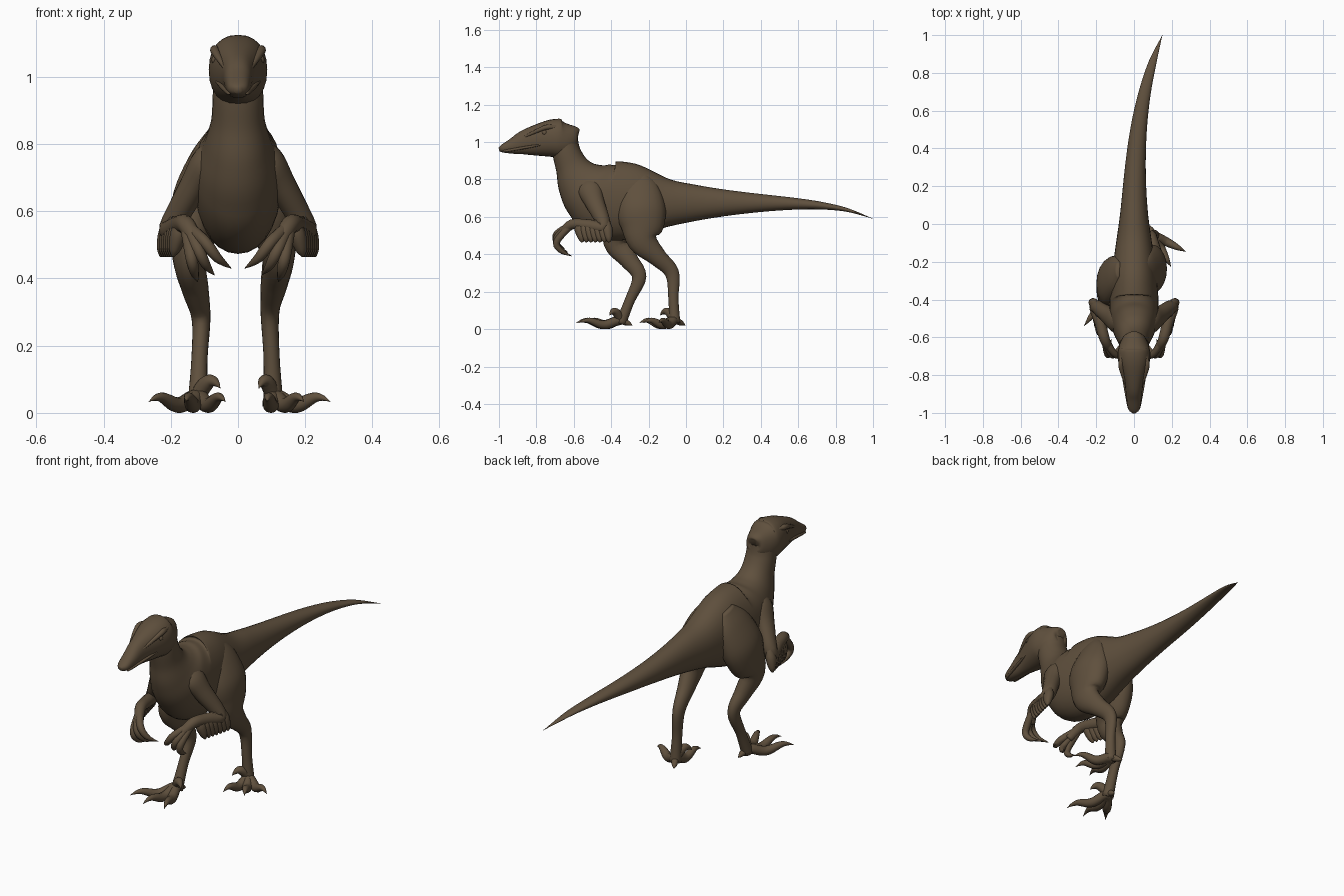
import bpy
import bmesh
from math import cos, sin, pi, copysign
from mathutils import Vector

if "Cube" in bpy.data.objects:
    bpy.data.objects.remove(bpy.data.objects["Cube"], do_unlink=True)

hide = bpy.data.materials.new("brown_hide")
hide.use_nodes = True
HIDE_COLOUR = (0.115, 0.08, 0.047, 1)
hide.diffuse_color = HIDE_COLOUR
shader = hide.node_tree.nodes["Principled BSDF"]
shader.inputs["Base Color"].default_value = HIDE_COLOUR
shader.inputs["Roughness"].default_value = 0.8


def spline(rows, steps):
    """Smooth curve through rows of x, y, z, half width and optional half depth."""
    rows = [rows[0], *rows, rows[-1]]
    curve = []
    for before, start, end, after in zip(rows, rows[1:], rows[2:], rows[3:]):
        for step in range(steps):
            t = step / steps
            curve.append([b + t * ((c - a) + t * ((2 * a - 5 * b + 4 * c - d)
                          + t * (3 * (b - c) + d - a))) / 2
                          for a, b, c, d in zip(before, start, end, after)])
    curve.append(list(rows[-1]))
    return curve


def loft(name, rows, sides=12, steps=5, across=(1, 0, 0), power=2):
    """Skin rounded cross-sections along a smooth path."""
    curve = spline(rows, steps)
    centres = [Vector(row[:3]) for row in curve]
    last = len(curve) - 1
    bm = bmesh.new()
    rings = []
    for i, row in enumerate(curve):
        tangent = (centres[min(i + 1, last)] - centres[max(i - 1, 0)]).normalized()
        wide = Vector(across)
        wide = (wide - wide.dot(tangent) * tangent).normalized()
        deep = tangent.cross(wide)
        ring = []
        for k in range(sides):
            angle = 2 * pi * k / sides
            u, v = (copysign(abs(f) ** (2 / power), f) for f in (cos(angle), sin(angle)))
            offset = wide * u * max(row[3], 0.001) + deep * v * max(row[-1], 0.001)
            ring.append(bm.verts.new(centres[i] + offset))
        rings.append(ring)
    for low, high in zip(rings, rings[1:]):
        for k in range(sides):
            n = (k + 1) % sides
            bm.faces.new((low[k], low[n], high[n], high[k]))
    bm.faces.new(rings[0])
    bm.faces.new(rings[-1])
    bmesh.ops.recalc_face_normals(bm, faces=bm.faces)
    for face in bm.faces:
        face.smooth = True
    mesh = bpy.data.meshes.new(name)
    bm.to_mesh(mesh)
    bm.free()
    mesh.materials.append(hide)
    bpy.context.collection.objects.link(bpy.data.objects.new(name, mesh))


def limb(name, joints, flesh, sides=12):
    """Loft along joints; flesh rows give position in bones, then thickness."""
    rows = []
    for position, *thickness in flesh:
        bone = min(int(position), len(joints) - 2)
        point = Vector(joints[bone]).lerp(Vector(joints[bone + 1]), position - bone)
        rows.append((*point, *thickness))
    loft(name, rows, sides=sides)


def claw(name, base, angle, length, radius, rise):
    """Tapering digit pointing along an angle, its height set by a rule."""
    heading = Vector((sin(angle), -cos(angle), 0))
    rows = []
    for i in range(9):
        f = i / 8
        point = Vector(base) + heading * length * f
        rows.append((point.x, point.y, point.z + rise(f), radius * (1 - f ** 3)))
    loft(name, rows, steps=3, across=(heading.y, -heading.x, 0))


# Tail swells by rule from the tip to the hips
body = []
for i in range(9):
    f = i / 8
    body.append((.15 * (1 - f) ** 3, 1 - 1.1 * f, .675 - .085 * (1 - f) ** 6,
                 .07 * f ** .6 + .025 * f ** 6, .08 * f + .05 * f ** 4))

# Torso and neck continue the same sweep
body += [(0, *row) for row in (
    (-.28, .685, .12, .2), (-.42, .69, .13, .21), (-.51, .74, .125, .175),
    (-.57, .8, .1, .13), (-.61, .87, .08, .09), (-.64, .95, .075, .075),
    (-.65, 1.03, .07, .07))]
loft("body", body, sides=28, steps=6, power=2.1)

# Head with a tapering snout
loft("head", [(0, *row) for row in (
    (-.575, 1.04, .02, .02), (-.59, 1.04, .05, .05), (-.65, 1.02, .08, .1),
    (-.72, 1.02, .085, .1), (-.85, 1, .05, .07), (-.92, .98, .04, .045),
    (-.98, .965, .03, .022), (-1, .96, .01, .01))], sides=24, power=2.25)

# Thickness along each kind of limb
LEG = ((0, .015, .04), (.2, .05, .1), (.5, .08, .13), (.75, .072, .12), (1, .05, .08),
       (1.5, .04, .05), (2, .028, .038), (2.5, .024, .027), (3, .03, .03))
ARM = ((0, .02, .03), (.2, .045, .065), (.5, .042, .052), (1, .035, .035),
       (1.5, .03, .032), (2, .027, .027), (3, .022, .022))
FINGER = ((0, .018), (1, .018), (2, .014), (3, .001))
FEATHER = ((0, .015, .02), (.4, .025, .03), (.8, .018, .02), (1, .004, .006))
RIDGE = ((0, .005), (.5, .012), (1, .013), (2, .004))
LIP = ((0, .003), (.4, .007), (.9, .007), (1, .003))

for s, side in ((1, "left"), (-1, "right")):
    # Brow, lip line and eye
    limb(side + "_brow", [(s * .06, -.66, 1.085), (s * .068, -.76, 1.075),
                          (s * .035, -.88, 1.02)], RIDGE)
    limb(side + "_lip", [(s * .068, -.75, .99), (s * .026, -.98, .95)], LIP)
    bpy.ops.mesh.primitive_uv_sphere_add(
        segments=16, ring_count=8, radius=.015, location=(s * .064, -.755, 1.05))
    eye = bpy.context.object
    eye.name = side + "_eye"
    eye.data.materials.append(hide)
    bpy.ops.object.shade_smooth()

    # Arm folded at the elbow
    wrist = (s * .155, -.61, .56)
    limb(side + "_arm", [(s * .065, -.535, .8), (s * .2, -.44, .55), wrist,
                         (s * .125, -.665, .51)], ARM, sides=16)

    # Feather fringe hanging under the forearm
    for i in range(7):
        x, y = .21 - .006 * i, -.42 - .024 * i
        limb(f"{side}_feather_{i + 1}", [(s * (x - .01), y - .01, .58),
             (s * (x + .02), y + .01, .465)], FEATHER, sides=8)

    # Curled, clawed fingers
    for i in range(3):
        knuckle = Vector((s * (.1 + .02 * i), -.69, .51 - .02 * i))
        tip = Vector((s * (.02 + .05 * i), -.65 + .02 * i, .43 - .02 * i))
        bend = (knuckle + tip) / 2 + Vector((0, -.02, -.01))
        limb(f"{side}_finger_{i + 1}", [wrist, knuckle, bend, tip], FINGER)

# Legs: hip, knee, ankle and ball, then foot direction, toe spread and toe length
for s, side, joints, turn, spread, length in (
        (1, "left", ((.055, -.25, .83), (.12, -.23, .47), (.095, -.075, .3),
                     (.105, -.06, .03)), .5, .6, .19),
        (-1, "right", ((-.08, -.24, .83), (-.145, -.36, .46), (-.11, -.25, .28),
                       (-.12, -.35, .03)), .15, .5, .24)):
    limb(side + "_leg", joints, LEG, sides=20)
    ball = Vector(joints[-1])
    for i in range(3):
        claw(f"{side}_toe_{i + 1}", ball, s * (turn + spread * (i - 1)), length,
             .025, lambda f: .005 + .012 * cos(8 * f))
    # Raised killing claw on the inner side and a small rear spur
    claw(side + "_sickle_claw", ball, s * (turn - 1), .09, .024,
         lambda f: .02 + .045 * sin(2.6 * f))
    claw(side + "_spur", ball, s * turn + pi, .065, .018, lambda f: .02 - .03 * f)
